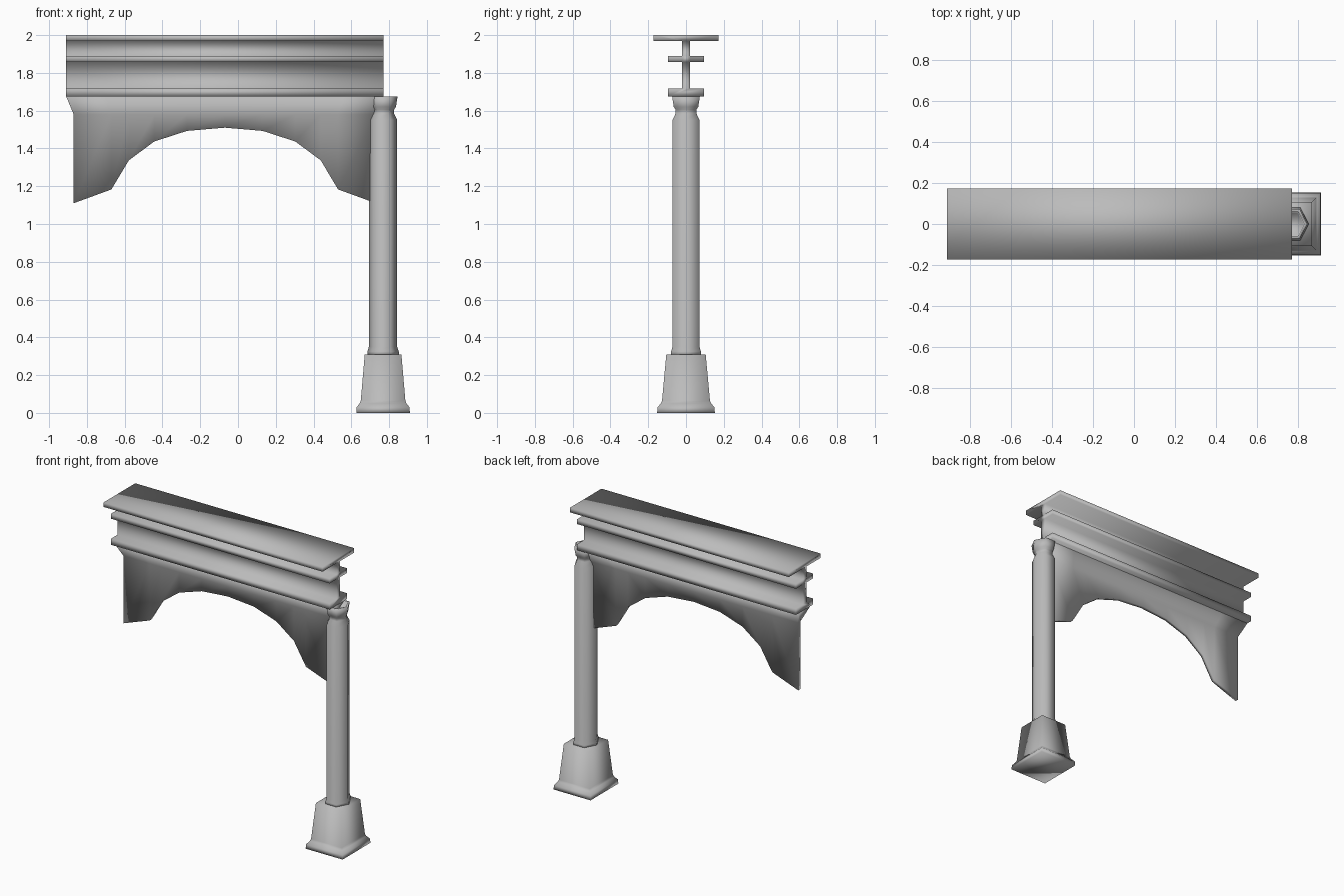
import bpy, bmesh, math

if "Cube" in bpy.data.objects:
    bpy.data.objects.remove(bpy.data.objects["Cube"])

stone = bpy.data.materials.new("grey stone")
stone.diffuse_color = (0.5, 0.5, 0.5, 1)
stone.use_nodes = True
stone.node_tree.nodes["Principled BSDF"].inputs["Base Color"].default_value = stone.diffuse_color
COL_X, MID_X = 0.768, -0.07


def finish(name, bm):
    bmesh.ops.recalc_face_normals(bm, faces=bm.faces)
    me = bpy.data.meshes.new(name)
    bm.to_mesh(me)
    bm.free()
    me.materials.append(stone)
    for p in me.polygons:
        p.use_smooth = True
    ob = bpy.data.objects.new(name, me)
    bpy.context.collection.objects.link(ob)
    return ob


def stack(name, profile, corners, cap_end=True):
    """Loft rings of given (scale, z) around the column axis."""
    bm = bmesh.new()
    rings = [[bm.verts.new((COL_X + cx * r, cy * r, z)) for cx, cy in corners]
             for r, z in profile]
    n = len(corners)
    for a, b in zip(rings, rings[1:]):
        for i in range(n):
            bm.faces.new((a[i], a[(i + 1) % n], b[(i + 1) % n], b[i]))
    bm.faces.new(rings[0])
    bm.faces.new(rings[-1])
    return finish(name, bm)


# Square pedestal, slightly deeper than wide
square = [(-1, -1.075), (1, -1.075), (1, 1.075), (-1, 1.075)]
stack("pedestal", [(0.142, 0), (0.140, 0.03), (0.124, 0.05), (0.118, 0.065),
                   (0.097, 0.31)], square)

# Six-sided shaft with flared foot, neck and hollow capital
hexagon = [(math.cos(i * math.pi / 3), 1.1 * math.sin(i * math.pi / 3)) for i in range(6)]
stack("column", [(0.084, 0.305), (0.083, 0.325), (0.075, 0.35), (0.075, 1.55),
                 (0.058, 1.585), (0.058, 1.605), (0.068, 1.62), (0.077, 1.676),
                 (0.062, 1.676), (0.055, 1.63)], hexagon)

# Entablature: one moulded cross-section run along x
half = [(0.095, 1.676), (0.095, 1.717), (0.02, 1.717), (0.02, 1.857), (0.095, 1.857),
        (0.095, 1.89), (0.02, 1.89), (0.02, 1.968), (0.173, 1.968), (0.173, 2.0)]
section = half + [(-y, z) for y, z in reversed(half)]
bm = bmesh.new()
ends = [[bm.verts.new((x, y, z)) for y, z in section] for x in (-0.91, 0.77)]
for i in range(len(section)):
    j = (i + 1) % len(section)
    bm.faces.new((ends[0][i], ends[0][j], ends[1][j], ends[1][i]))
bm.faces.new(ends[0])
bm.faces.new(ends[1])
finish("entablature", bm)

# Arched panel under the beam, flaring out at its top
arch = [(0, 1.51), (0.2, 1.493), (0.373, 1.437), (0.508, 1.337), (0.6, 1.183), (0.8, 1.11)]
curve = [(-x, z) for x, z in reversed(arch[1:])] + arch
bm = bmesh.new()
sides = []
for s in (-1, 1):
    grid = [[bm.verts.new((MID_X + x, s * 0.012, z)),
             bm.verts.new((MID_X + x, s * 0.015, 1.58)),
             bm.verts.new((MID_X + x * 1.05, s * 0.06, 1.676))] for x, z in curve]
    for a, b in zip(grid, grid[1:]):
        for k in range(2):
            bm.faces.new((a[k], b[k], b[k + 1], a[k + 1]))
    sides.append(grid)
f, g = sides
for i in range(len(curve) - 1):
    for k in (0, 2):
        bm.faces.new((f[i][k], f[i + 1][k], g[i + 1][k], g[i][k]))
for i in (0, -1):
    for k in range(2):
        bm.faces.new((f[i][k], f[i][k + 1], g[i][k + 1], g[i][k]))
finish("arch_panel", bm)
